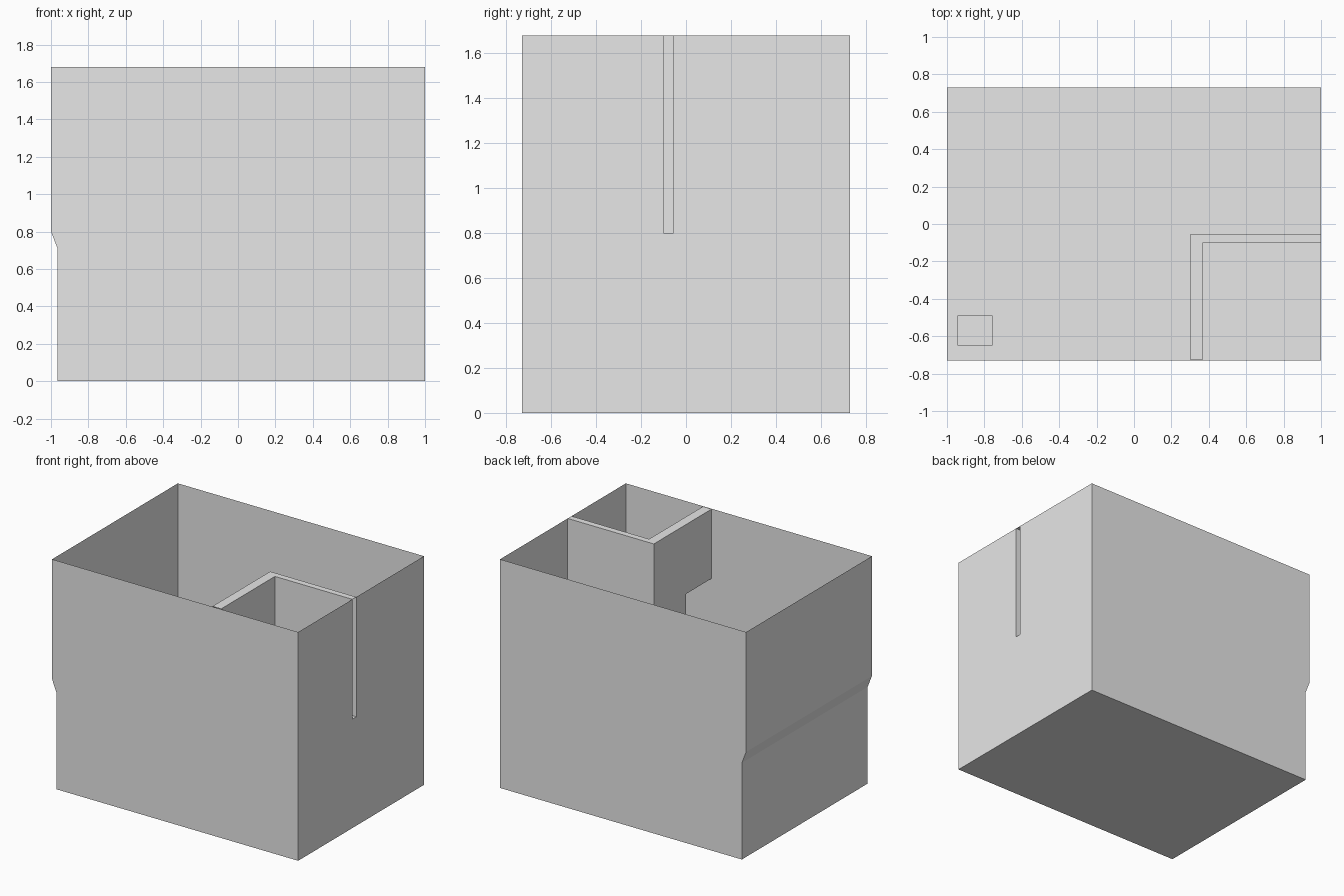
import bpy

if "Cube" in bpy.data.objects:
    bpy.data.objects.remove(bpy.data.objects["Cube"])

grey = bpy.data.materials.new("plain_grey")
grey.diffuse_color = (0.8, 0.8, 0.8, 1)
grey.use_nodes = True
grey.node_tree.nodes["Principled BSDF"].inputs["Base Color"].default_value = grey.diffuse_color


def sheet_object(name, polygons):
    """Make one flat-shaded object from a few thin wall polygons."""
    verts, faces = [], []
    for poly in polygons:
        faces.append(range(len(verts), len(verts) + len(poly)))
        verts += poly
    mesh = bpy.data.meshes.new(name)
    mesh.from_pydata(verts, [], [list(f) for f in faces])
    mesh.materials.append(grey)
    mesh.update()
    obj = bpy.data.objects.new(name, mesh)
    bpy.context.collection.objects.link(obj)
    return obj


def on_x(x, pts):
    return [(x, y, z) for y, z in pts]


def on_y(y, pts):
    return [(x, y, z) for x, z in pts]


def flat(z, x0, x1, y0, y1):
    return [(x0, y0, z), (x1, y0, z), (x1, y1, z), (x0, y1, z)]


def rect(a0, a1, b0, b1):
    return [(a0, b0), (a1, b0), (a1, b1), (a0, b1)]


W, D, H = 1.0, 0.73, 1.68            # half width, half depth, height
FLOOR, LOWER_X, STEP = 0.80, -0.965, 0.71
PX0, PX1, PY0, PY1 = 0.30, 0.37, -0.10, -0.055   # partition thickness
DOOR_Y, DOOR_Z = -0.43, 1.17

# Front and back walls share the stepped side profile
profile = [(LOWER_X, 0), (W, 0), (W, H), (-W, H), (-W, FLOOR), (LOWER_X, STEP)]
sheet_object("front_wall", [on_y(-D, profile)])
sheet_object("back_wall", [on_y(D, profile[::-1])])

# Left wall with its overhanging upper storey
left = [(LOWER_X, 0), (LOWER_X, STEP), (-W, FLOOR), (-W, H)]
sheet_object("left_wall", [
    [(a[0], D, a[1]), (a[0], -D, a[1]), (b[0], -D, b[1]), (b[0], D, b[1])]
    for a, b in zip(left, left[1:])])

# Right wall, open where the hollow partition meets it
sheet_object("right_wall", [on_x(W, [
    (-D, 0), (D, 0), (D, H), (PY1, H), (PY1, FLOOR),
    (PY0, FLOOR), (PY0, H), (-D, H)])])

# Ground floor
sheet_object("ground_floor", [flat(0, LOWER_X, W, -D, D)[::-1]])

# Upper floor with a square hatch in the front left corner
hx0, hx1, hy0, hy1 = -0.94, -0.76, -0.65, -0.49
sheet_object("upper_floor", [
    flat(FLOOR, -W, hx0, -D, D), flat(FLOOR, hx1, W, -D, D),
    flat(FLOOR, hx0, hx1, -D, hy0), flat(FLOOR, hx0, hx1, hy1, D)])

# Hollow L-shaped partition with a doorway next to the front wall
F = -D + 0.005


def leg_side(y_end):
    return [(y_end, FLOOR), (y_end, H), (F, H), (F, DOOR_Z),
            (DOOR_Y, DOOR_Z), (DOOR_Y, FLOOR)]


sheet_object("partition", [
    on_x(PX0, leg_side(PY1)),
    on_x(PX1, leg_side(PY0)[::-1]),
    on_y(PY1, rect(PX0, W, FLOOR, H)[::-1]),
    on_y(PY0, rect(PX1, W, FLOOR, H)),
    [(PX0, F, H), (PX1, F, H), (PX1, PY0, H),
     (W, PY0, H), (W, PY1, H), (PX0, PY1, H)],
    flat(DOOR_Z, PX0, PX1, F, DOOR_Y)[::-1],
    on_y(DOOR_Y, rect(PX0, PX1, FLOOR, DOOR_Z)),
])
